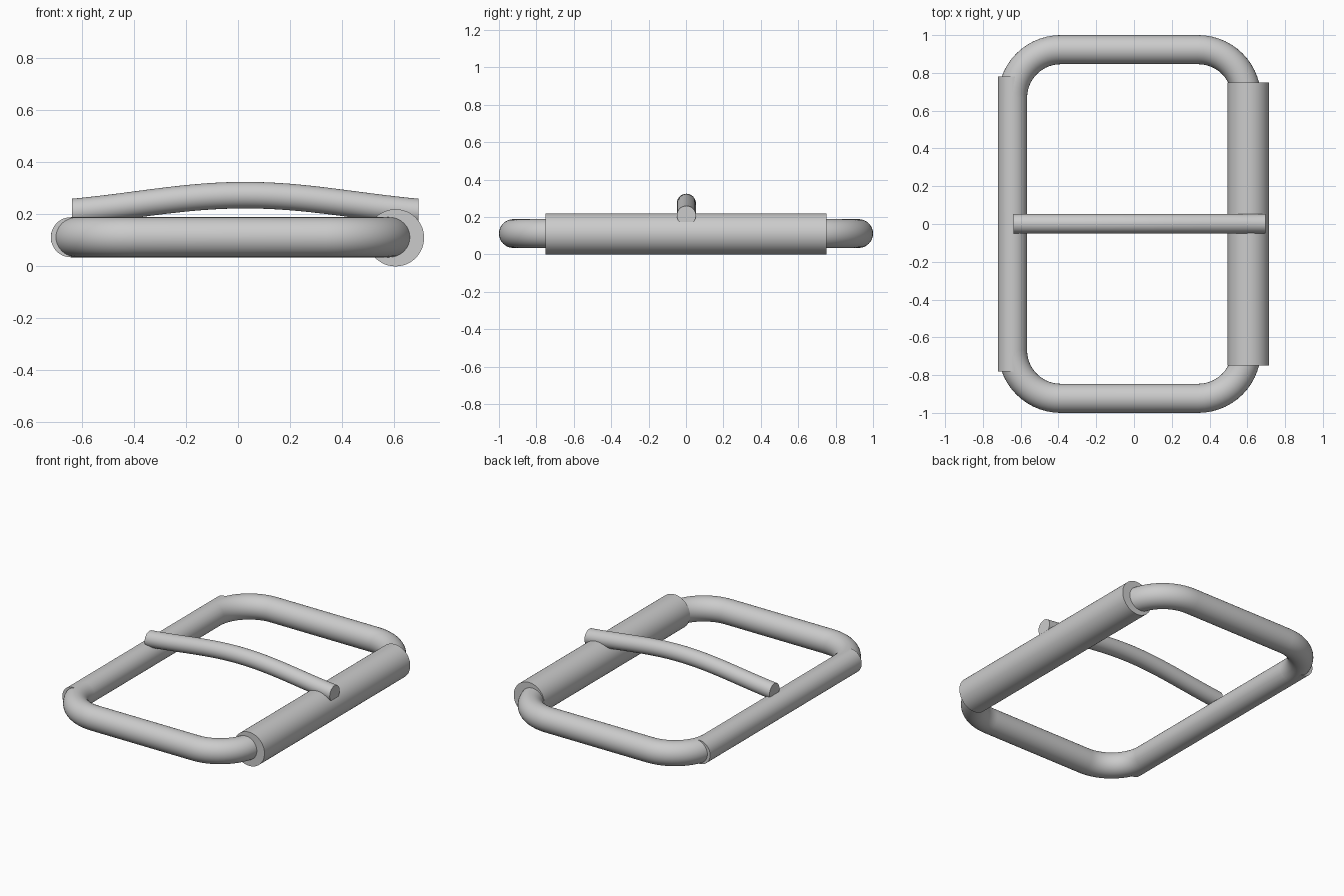
import bpy, bmesh, math
from mathutils import Vector

if "Cube" in bpy.data.objects:
    bpy.data.objects.remove(bpy.data.objects["Cube"])

WIRE_R = 0.077
MID_Z = 0.112


def finish(bm, name):
    bmesh.ops.recalc_face_normals(bm, faces=bm.faces[:])
    mesh = bpy.data.meshes.new(name)
    bm.to_mesh(mesh)
    bm.free()
    ob = bpy.data.objects.new(name, mesh)
    bpy.context.collection.objects.link(ob)
    bpy.ops.object.select_all(action='DESELECT')
    ob.select_set(True)
    bpy.context.view_layer.objects.active = ob
    bpy.ops.object.shade_smooth_by_angle(angle=math.radians(40))
    return ob


def sweep(name, stations, radius, up, sides=32, closed=False):
    """Skin round sections; each station is (centre, sideways direction)."""
    bm = bmesh.new()
    rings = []
    for c, side in stations:
        ring = []
        for i in range(sides):
            a = 2 * math.pi * i / sides
            ring.append(bm.verts.new(c + side * radius * math.cos(a) + up * radius * math.sin(a)))
        rings.append(ring)
    n = len(rings)
    for k in range(n if closed else n - 1):
        r0, r1 = rings[k], rings[(k + 1) % n]
        for i in range(sides):
            j = (i + 1) % sides
            bm.faces.new((r0[i], r0[j], r1[j], r1[i]))
    if not closed:
        bm.faces.new(rings[0])
        bm.faces.new(rings[-1])
    return finish(bm, name)


X, Y, Z = Vector((1, 0, 0)), Vector((0, 1, 0)), Vector((0, 0, 1))

# Wire frame: rounded rectangle loop
x0, x1, y1, corner, steps = -0.643, 0.595, 0.923, 0.255, 14
corners = [(x1 - corner, y1 - corner), (x0 + corner, y1 - corner),
           (x0 + corner, corner - y1), (x1 - corner, corner - y1)]
path = []
for q, (cx, cy) in enumerate(corners):
    for s in range(steps + 1):
        a = math.pi / 2 * (q + s / steps)
        out = Vector((math.cos(a), math.sin(a), 0))
        path.append((Vector((cx, cy, MID_Z)) + out * corner, out))
sweep("wire_frame", path, WIRE_R, Z, closed=True)

# Straight hinge bar and the wider roller opposite
for name, x, z, r, half in (("hinge_bar", x0, MID_Z, WIRE_R, 0.78),
                            ("roller", 0.606, 0.11, 0.11, 0.75)):
    sweep(name, [(Vector((x, s * half, z)), X) for s in (-1, 1)], r, Z, sides=48)

# Arched prong with upright end faces
stations = []
for i in range(33):
    t = -1 + i / 16
    drop = 0.0325 * (t * t + (1 - math.cos(math.pi * t)) / 2)
    stations.append((Vector((0.028 + 0.667 * t, 0.002, 0.274 - drop)), Y))
sweep("prong", stations, 0.051, Z)
